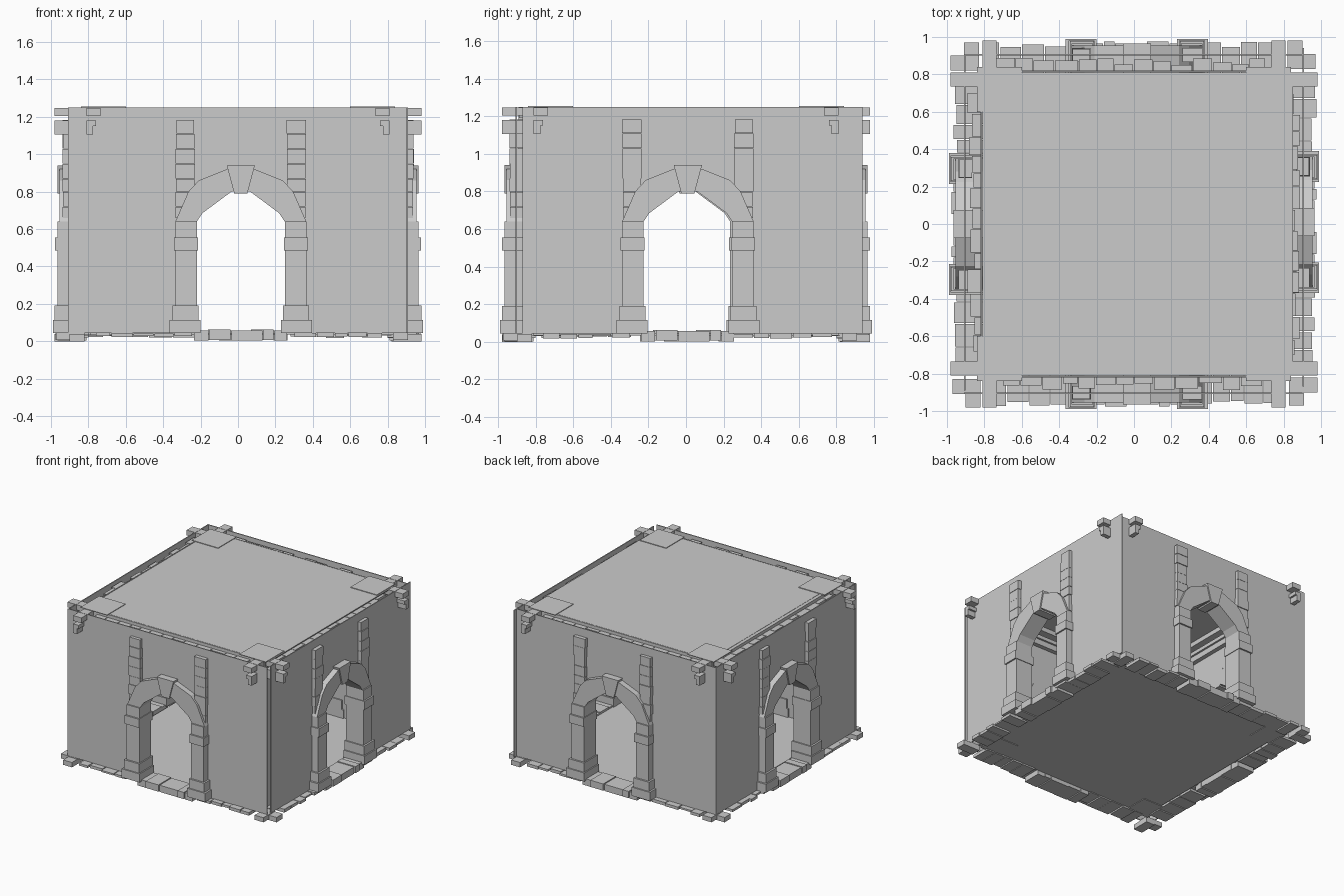
import bpy, bmesh, random
from mathutils import Vector

if "Cube" in bpy.data.objects:
    bpy.data.objects.remove(bpy.data.objects["Cube"])

random.seed(4)

# Side frames: u runs along a wall, d is the distance outward from the room centre
FRAMES = {
    "front": lambda u, d, z: Vector((u, -d, z)),
    "right": lambda u, d, z: Vector((d, u, z)),
    "back": lambda u, d, z: Vector((-u, d, z)),
    "left": lambda u, d, z: Vector((-d, -u, z)),
}
# wall start, wall end, arch centre
SIDES = {
    "front": (-0.91, 0.90, 0.015),
    "right": (-0.87, 0.94, 0.01),
    "back": (-0.90, 0.91, -0.015),
    "left": (-0.90, 0.89, 0.0),
}


def prism(bm, frame, profile, d0, d1):
    """Extrude a (u, z) outline from depth d0 to d1."""
    near = [bm.verts.new(frame(u, d0, z)) for u, z in profile]
    far = [bm.verts.new(frame(u, d1, z)) for u, z in profile]
    bm.faces.new(near)
    bm.faces.new(far[::-1])
    n = len(near)
    for i in range(n):
        j = (i + 1) % n
        bm.faces.new((near[i], far[i], far[j], near[j]))


def block(bm, frame, u0, u1, d0, d1, z0, z1):
    prism(bm, frame, [(u0, z0), (u1, z0), (u1, z1), (u0, z1)], d0, d1)


def finish(name, bm):
    bmesh.ops.recalc_face_normals(bm, faces=bm.faces)
    mesh = bpy.data.meshes.new(name)
    bm.to_mesh(mesh)
    bm.free()
    obj = bpy.data.objects.new(name, mesh)
    bpy.context.collection.objects.link(obj)
    return obj


def mirrored(half, c):
    """Half outline (left foot to crown) completed across u = c."""
    return [(c - u, z) for u, z in half] + [(c + u, z) for u, z in reversed(half)]


OUTER = [(0.35, 0.64), (0.28, 0.80), (0.225, 0.86), (0.075, 0.92)]
INNER = [(0.235, 0.64), (0.205, 0.685), (0.05, 0.80)]


def build_side(side):
    f = FRAMES[side]
    a, b, c = SIDES[side]

    # Thin outer and inner wall skins with an arched doorway notch
    opening = mirrored([(0.24, 0.045)] + INNER, c)
    for name, u0, u1, d0, d1 in (("outer_wall", a, b, 0.90, 0.908),
                                 ("inner_wall", -0.82, 0.82, 0.812, 0.82)):
        bm = bmesh.new()
        prism(bm, f, [(u0, 0.045)] + opening + [(u1, 0.045), (u1, 1.25), (u0, 1.25)], d0, d1)
        finish(f"{side}_{name}", bm)

    # Arch ring
    bm = bmesh.new()
    prism(bm, f, mirrored(OUTER, c) + mirrored(INNER, c)[::-1], 0.81, 0.955)
    finish(f"{side}_arch", bm)

    # Keystone
    bm = bmesh.new()
    prism(bm, f, [(c - 0.035, 0.79), (c + 0.035, 0.79), (c + 0.075, 0.94), (c - 0.075, 0.94)],
          0.81, 0.965)
    finish(f"{side}_keystone", bm)

    # Door columns: plinth, shaft and band
    bm = bmesh.new()
    for s in (-1, 1):
        for r0, r1, d0, d1, z0, z1 in ((0.215, 0.38, 0.80, 0.99, 0.045, 0.115),
                                       (0.225, 0.365, 0.80, 0.98, 0.115, 0.19),
                                       (0.235, 0.35, 0.81, 0.965, 0.19, 0.64),
                                       (0.23, 0.358, 0.80, 0.978, 0.485, 0.555)):
            u0, u1 = sorted((c + s * r0, c + s * r1))
            block(bm, f, u0, u1, d0, d1, z0, z1)
    finish(f"{side}_columns", bm)

    # Stacked stone strips above the columns
    bm = bmesh.new()
    cuts = [0.66, 0.72, 0.80, 0.87, 0.95, 1.03, 1.11, 1.185]
    for s in (-1, 1):
        for z0, z1 in zip(cuts, cuts[1:]):
            j = random.uniform(0, 0.006)
            u0, u1 = sorted((c + s * (0.245 + j), c + s * (0.35 - j)))
            block(bm, f, u0, u1, 0.865, 0.94 - j, z0, z1 - 0.002)
    finish(f"{side}_stone_strips", bm)

    # Threshold slabs in the doorway
    bm = bmesh.new()
    edges = [-0.25, -0.17, -0.05, 0.12, 0.18, 0.25]
    for i, (u0, u1) in enumerate(zip(edges, edges[1:])):
        z = 0.005 * (i % 2)
        block(bm, f, c + u0, c + u1 - 0.004, 0.81, 0.965 + 0.01 * (i % 2), 0.003 + z, 0.058 + z)
    finish(f"{side}_threshold", bm)

    # Uneven footing stones under the wall
    bm = bmesh.new()
    u = -0.76
    while u < 0.74:
        w = random.uniform(0.07, 0.13)
        if abs(u + w / 2 - c) > 0.27:
            block(bm, f, u, u + w - 0.006, 0.80, random.uniform(0.945, 0.975),
                  random.uniform(0.018, 0.03), random.uniform(0.042, 0.047))
        u += w
    finish(f"{side}_footing_stones", bm)

    # Stone row closing part of the gap beside the ceiling
    bm = bmesh.new()
    u = -0.70
    while u < 0.66:
        w = random.uniform(0.08, 0.13)
        block(bm, f, u, u + w - 0.005, 0.815, random.uniform(0.85, 0.89), 1.19, 1.225)
        u += w
    finish(f"{side}_top_stones", bm)

    # Stepped cornice rails running past the corners
    bm = bmesh.new()
    for d0, d1, z0, z1 in ((0.735, 0.81, 1.205, 1.248), (0.76, 0.81, 1.15, 1.18),
                           (0.775, 0.81, 1.105, 1.15)):
        block(bm, f, -0.98, 0.98, d0, d1, z0, z1)
    finish(f"{side}_cornice", bm)

    # Crossed corner footing slabs
    bm = bmesh.new()
    block(bm, f, 0.83, 0.98, 0.82, 0.90, 0.0, 0.04)
    block(bm, f, 0.83, 0.91, 0.82, 0.97, 0.008, 0.046)
    finish(f"{side}_corner_footing", bm)

    # Flat corner plates on floor and ceiling
    bm = bmesh.new()
    block(bm, f, 0.60, 0.84, 0.60, 0.84, 1.25, 1.255)
    block(bm, f, 0.62, 0.82, 0.62, 0.82, 0.03, 0.035)
    finish(f"{side}_corner_plates", bm)


for side in SIDES:
    build_side(side)

# Floor and ceiling
for name, z0, z1 in (("floor", 0.035, 0.045), ("ceiling", 1.242, 1.25)):
    bm = bmesh.new()
    block(bm, FRAMES["right"], -0.81, 0.81, -0.79, 0.85, z0, z1)
    finish(name, bm)
